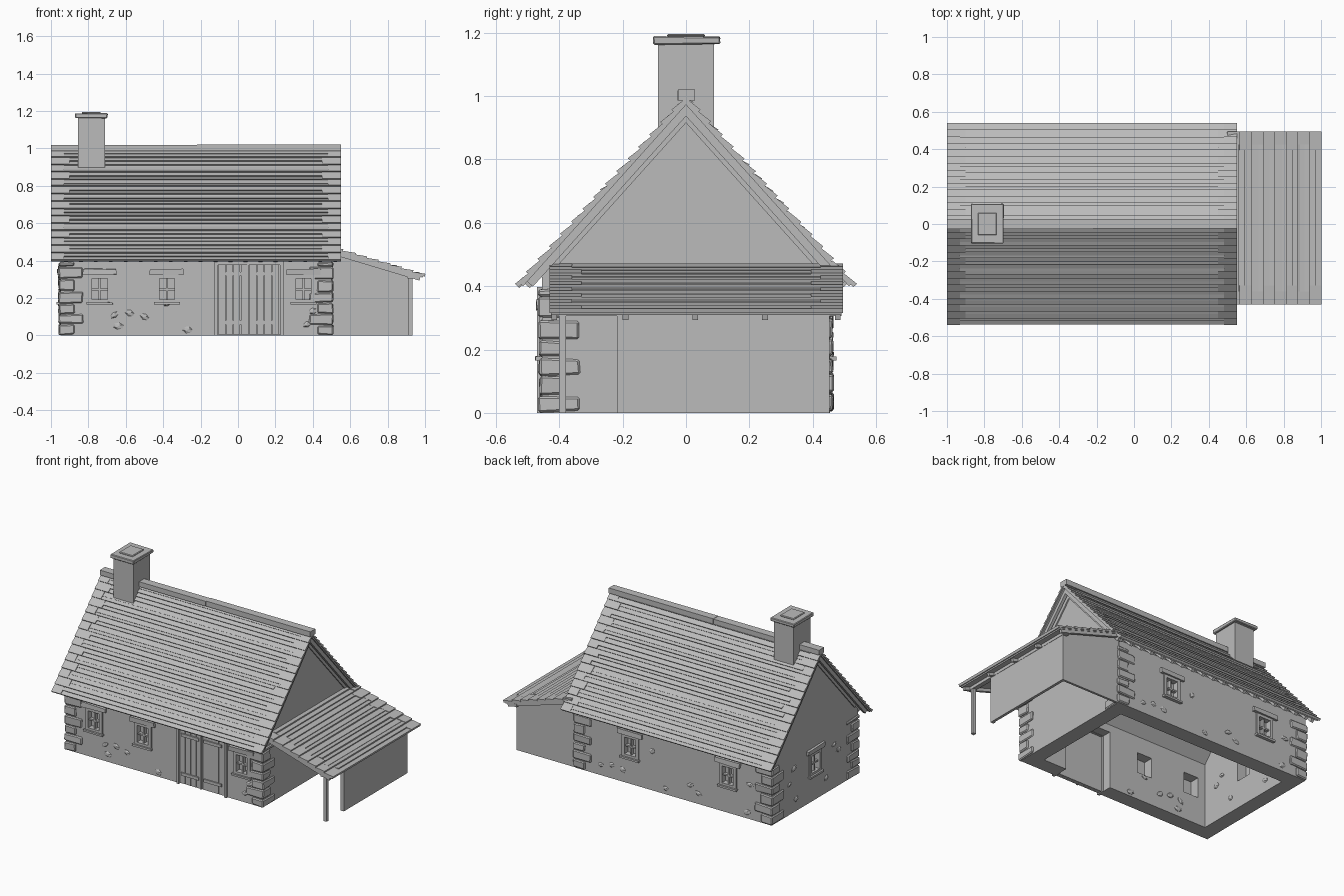
import bpy, bmesh, math, random
from mathutils import Matrix, Vector

random.seed(4)
if "Cube" in bpy.data.objects:
    bpy.data.objects.remove(bpy.data.objects["Cube"])

grey = bpy.data.materials.new("plain_grey")
grey.use_nodes = True
grey.diffuse_color = (0.5, 0.5, 0.5, 1)
grey.node_tree.nodes["Principled BSDF"].inputs["Base Color"].default_value = (0.5, 0.5, 0.5, 1)

X0, X1, Y, T = -0.95, 0.50, 0.455, 0.10   # house walls and their thickness
ID = Matrix.Identity(4)


def finish(name, bm):
    bmesh.ops.recalc_face_normals(bm, faces=bm.faces)
    me = bpy.data.meshes.new(name)
    bm.to_mesh(me)
    bm.free()
    me.materials.append(grey)
    ob = bpy.data.objects.new(name, me)
    bpy.context.collection.objects.link(ob)
    return ob


def box(bm, lo, hi, M=ID, jitter=0.0):
    lo, hi = Vector(lo), Vector(hi)
    vs = bmesh.ops.create_cube(bm, size=1)["verts"]
    for v in vs:
        p = Vector([lo[i] + (v.co[i] + 0.5) * (hi[i] - lo[i]) for i in range(3)])
        v.co = M @ (p + Vector([random.uniform(-jitter, jitter) for _ in range(3)]))
    return vs


def prism(bm, profile, x0, x1):
    # extrude a (y, z) profile along x
    f = bm.faces.new([bm.verts.new((x0, y, z)) for y, z in profile])
    r = bmesh.ops.extrude_face_region(bm, geom=[f])
    for g in r["geom"]:
        if isinstance(g, bmesh.types.BMVert):
            g.co.x = x1


def wall_frame(x, y, angle):
    # local x runs along the wall, local -y points outwards
    return Matrix.Translation((x, y, 0)) @ Matrix.Rotation(math.radians(angle), 4, "Z")


FRONT, BACK = wall_frame(0, -Y, 0), wall_frame(0, Y, 180)
LEFT = wall_frame(X0, 0, -90)
windows = [(FRONT, -0.74), (FRONT, -0.38), (FRONT, 0.35), (BACK, -0.09), (BACK, 0.63), (LEFT, 0.0)]

# Hollow gabled walls with window and door openings
bm = bmesh.new()
prism(bm, [(-Y, 0), (Y, 0), (Y, 0.43), (0, 0.95), (-Y, 0.43)], X0, X1)
walls = finish("walls", bm)


def cut(name, bm):
    cutter = finish(name, bm)
    cutter.hide_render = True
    cutter.hide_set(True)
    mod = walls.modifiers.new(name, "BOOLEAN")
    mod.operation, mod.solver, mod.object = "DIFFERENCE", "EXACT", cutter
    bpy.context.view_layer.objects.active = walls
    bpy.ops.object.modifier_apply(modifier=name)
    bpy.data.objects.remove(cutter)


bm = bmesh.new()
prism(bm, [(-Y + T, -0.1), (Y - T, -0.1), (Y - T, 0.43), (0, 0.84), (T - Y, 0.43)], X0 + T, X1 - T)
cut("room_cutter", bm)
bm = bmesh.new()
for M, u in windows:
    box(bm, (u - 0.055, -0.05, 0.185), (u + 0.055, T + 0.03, 0.32), M)
box(bm, (-0.11, -0.05, -0.1), (0.23, T + 0.03, 0.38), FRONT)
cut("opening_cutter", bm)

# Windows: frame, cross bars, pane, lintel and sill
for n, (M, u) in enumerate(windows):
    bm = bmesh.new()
    for s in (-1, 1):
        box(bm, (u + s * 0.052 - 0.011, -0.008, 0.18), (u + s * 0.052 + 0.011, 0.03, 0.32), M)
    for z in (0.175, 0.305):
        box(bm, (u - 0.063, -0.008, z), (u + 0.063, 0.03, z + 0.018), M)
    box(bm, (u - 0.005, 0.004, 0.185), (u + 0.005, 0.025, 0.315), M)
    box(bm, (u - 0.05, 0.004, 0.24), (u + 0.05, 0.025, 0.25), M)
    box(bm, (u - 0.055, 0.03, 0.185), (u + 0.055, 0.035, 0.32), M)
    box(bm, (u - 0.09, -0.016, 0.325), (u + 0.09, 0.02, 0.355), M, 0.003)
    box(bm, (u - 0.07, -0.02, 0.165), (u + 0.07, 0.02, 0.178), M, 0.001)
    finish(f"window_{n + 1}", bm)

# Double plank door with posts, lintel and battens
bm = bmesh.new()
for x in (-0.125, 0.225):
    box(bm, (x, -0.015, 0), (x + 0.017, 0.04, 0.39), FRONT)
box(bm, (-0.125, -0.015, 0.378), (0.242, 0.04, 0.398), FRONT)
for start in (-0.105, 0.062):
    for i in range(4):
        x = start + i * 0.04
        box(bm, (x, -0.004, 0.005), (x + 0.037, 0.015, 0.378), FRONT)
    for z in (0.06, 0.32):
        box(bm, (start + 0.01, -0.012, z), (start + 0.14, 0, z + 0.02), FRONT)
box(bm, (-0.11, 0.012, 0.005), (0.23, 0.025, 0.38), FRONT)
box(bm, (0.048, -0.012, 0.005), (0.058, 0.015, 0.378), FRONT)
finish("double_door", bm)

# Rough corner stones, long and short sides alternating
bm = bmesh.new()
for cx, sx in ((X0, 1), (X1, -1)):
    for sy in (-1, 1):
        z, i = 0.004, 0
        while z < 0.37:
            h = random.uniform(0.045, 0.065)
            a, b = (0.12, 0.075) if i % 2 else (0.075, 0.12)
            xs = sorted((cx - sx * 0.009, cx + sx * a))
            ys = sorted((sy * (Y + 0.009), sy * (Y - b)))
            box(bm, (xs[0], ys[0], z), (xs[1], ys[1], min(z + h, 0.39)), ID, 0.004)
            z, i = z + h + 0.006, i + 1
corner = finish("corner_stones", bm)
bev = corner.modifiers.new("worn_edges", "BEVEL")
bev.width, bev.segments = 0.006, 1

# Field stones showing on both faces of the walls
stones = {
    "front": (FRONT, [(-.66, .11), (-.64, .05), (-.58, .12), (-.5, .1), (-.38, .17), (-.27, .03), (.37, .06), (.4, .13)]),
    "back": (BACK, [(-.31, .07), (-.23, .09), (-.15, .08), (.07, .26), (.17, .04), (.35, .11), (.41, .07), (.79, .23), (.77, .04)]),
    "left": (LEFT, [(-.27, .2), (-.22, .29), (.2, .29), (.25, .24), (-.2, .08), (.12, .1)]),
}
for side, (M, spots) in stones.items():
    bm = bmesh.new()
    for u, z in spots:
        tilt = Matrix.Rotation(random.uniform(-0.6, 0.6), 4, "Y")
        size = Matrix.Diagonal((random.uniform(0.022, 0.034), 0.009, random.uniform(0.013, 0.02), 1))
        for depth in (0, T):
            bmesh.ops.create_icosphere(bm, subdivisions=1, radius=1,
                                       matrix=M @ Matrix.Translation((u, depth, z)) @ tilt @ size)
    finish(f"{side}_wall_stones", bm)


def slope_frame(origin, along, down):
    a, d = Vector(along).normalized(), Vector(down).normalized()
    n = a.cross(d)
    n = n if n.z > 0 else -n
    M = Matrix((a, d, n)).transposed().to_4x4()
    M.translation = origin
    return M


def board_roof(name, M, u0, u1, length, rows, thick, lift):
    # overlapping courses: long middle boards with raised short boards at the ends
    bm = bmesh.new()
    box(bm, (u0 + 0.004, 0, -thick), (u1 - 0.004, length - 0.01, 0), M)
    step = length / rows

    def course(a, b, v, w, sink):
        vs = box(bm, (a, v, 0), (b, v + w, lift), ID)
        for p in vs:
            top = p.co.z > lift / 2
            raised = lift if p.co.y > v + w / 2 else lift * 0.25
            p.co.z = (raised if top else -0.004) - sink
            p.co = M @ p.co

    for i in range(rows):
        inset = 0.1 if i % 2 else 0.07
        v = i * step
        w = step + random.uniform(-0.003, 0.003)
        course(u0, u0 + inset, v, w, 0)
        course(u1 - inset, u1, v, w, 0)
        half = w * random.uniform(0.4, 0.65)
        sink = random.choice((0, 0.003, 0.006))
        course(u0 + inset, u1 - inset, v, half, sink)
        course(u0 + inset, u1 - inset, v + half, w - half, random.choice((0, 0.003)))
    return finish(name, bm)


# Main roof slopes, barge boards and rafter ends
RIDGE, RUN, DROP = 0.99, 0.53, 0.59
length = math.hypot(RUN, DROP)
for side, s in (("front", -1), ("back", 1)):
    M = slope_frame((0, 0, RIDGE), (1, 0, 0), (0, s * RUN, -DROP))
    board_roof(f"{side}_roof", M, -1.0, 0.55, length, 15, 0.012, 0.012)
    bm = bmesh.new()
    for x in (-0.985, 0.515):
        box(bm, (x, 0.01, -0.036), (x + 0.02, length - 0.03, -0.01), M)
    for x in (X0 - 0.008, X1):
        box(bm, (x, 0.03, -0.05), (x + 0.008, length - 0.12, -0.02), M)
    for i in range(19):
        x = -0.93 + i * 0.08
        box(bm, (x, length - 0.14, -0.032), (x + 0.02, length - 0.02, -0.01), M)
    finish(f"{side}_roof_timbers", bm)

bm = bmesh.new()
box(bm, (-1.0, -0.027, 0.985), (-0.22, 0.027, 1.018))
box(bm, (-0.22, -0.025, 0.985), (0.55, 0.028, 1.02))
finish("ridge_cap", bm)

# Chimney with a two-layer cap
bm = bmesh.new()
box(bm, (-0.855, -0.088, 0.86), (-0.71, 0.088, 1.17))
finish("chimney", bm)
bm = bmesh.new()
box(bm, (-0.871, -0.104, 1.162), (-0.697, 0.108, 1.188), ID, 0.002)
box(bm, (-0.835, -0.06, 1.186), (-0.735, 0.06, 1.196))
cap = finish("chimney_cap", bm)
cap.modifiers.new("soft_edges", "BEVEL").width = 0.004

# Lean-to: roof, battens, walls and post
M = slope_frame((0.5, 0, 0.468), (0, 1, 0), (0.5, 0, -0.15))
board_roof("lean_to_roof", M, -0.43, 0.495, math.hypot(0.5, 0.15), 8, 0.012, 0.012)
bm = bmesh.new()
for y in (-0.425, -0.2, 0.02, 0.24, 0.47):
    box(bm, (y, 0.01, -0.032), (y + 0.018, 0.5, -0.012), M)
box(bm, (0.905, -0.425, 0.305), (0.935, 0.49, 0.325))
finish("lean_to_rafters", bm)
bm = bmesh.new()
box(bm, (0.915, -0.215, 0), (0.933, 0.45, 0.31))
box(bm, (0.91, -0.218, 0), (0.933, -0.2, 0.315))
vs = box(bm, (X1 - 0.01, 0.437, 0), (0.933, 0.452, 0.325))
for v in vs:
    if v.co.z > 0.1 and v.co.x < 0.6:
        v.co.z = 0.452
finish("lean_to_walls", bm)
bm = bmesh.new()
box(bm, (0.91, -0.4, 0), (0.933, -0.378, 0.315))
finish("lean_to_post", bm)
